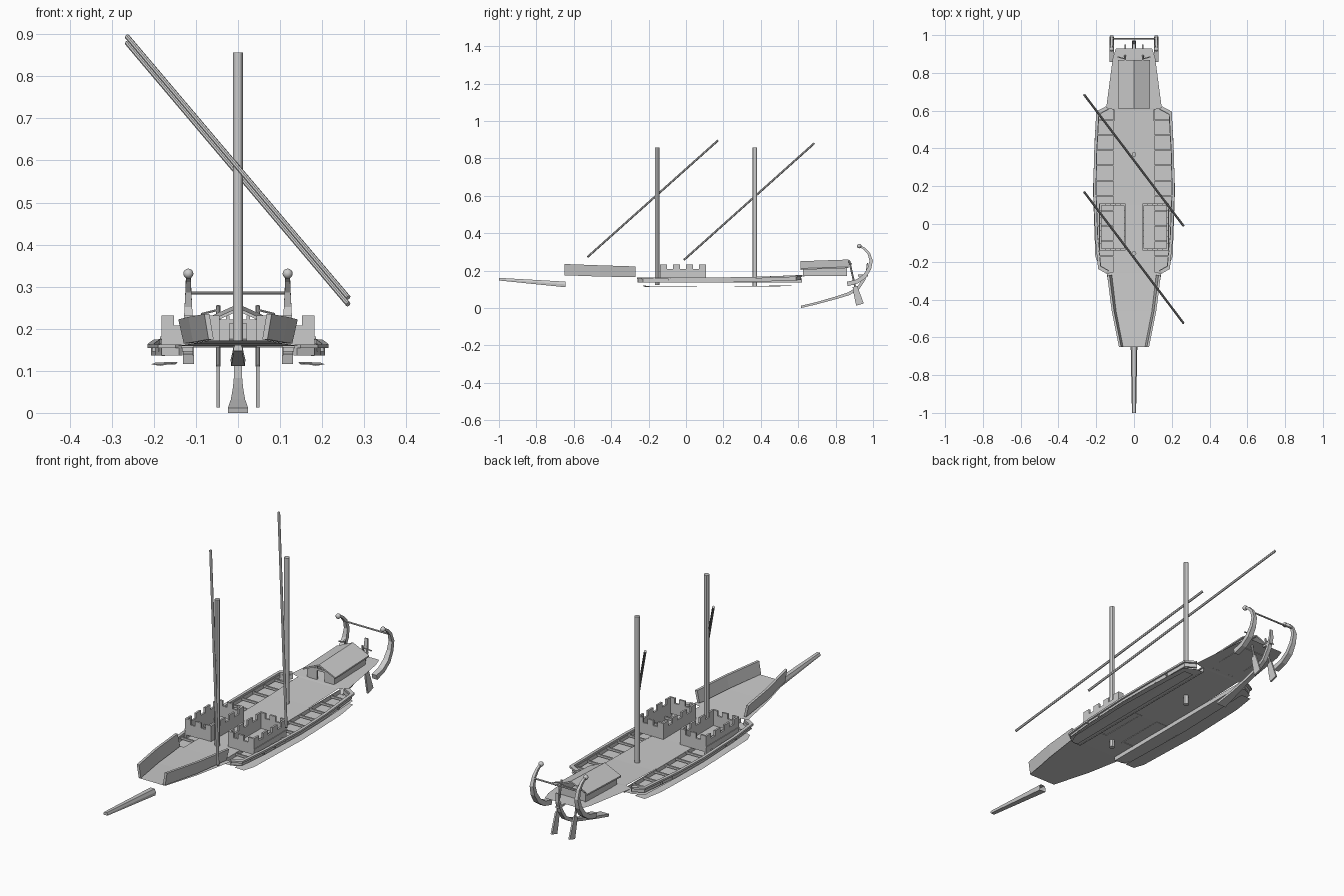
import bpy, bmesh, math
from mathutils import Vector

if "Cube" in bpy.data.objects:
    bpy.data.objects.remove(bpy.data.objects["Cube"])


def mesh_obj(name, verts, faces):
    me = bpy.data.meshes.new(name)
    me.from_pydata([tuple(v) for v in verts], [], faces)
    bm = bmesh.new()
    bm.from_mesh(me)
    bmesh.ops.recalc_face_normals(bm, faces=bm.faces)
    bm.to_mesh(me)
    bm.free()
    ob = bpy.data.objects.new(name, me)
    bpy.context.collection.objects.link(ob)
    return ob


def mirror(ob):
    ob.modifiers.new("mirror", 'MIRROR').use_bisect_axis[0] = False
    return ob


def loft(name, rings, caps=True):
    n = len(rings[0])
    verts = [v for r in rings for v in r]
    faces = [(k*n + i, k*n + (i+1) % n, (k+1)*n + (i+1) % n, (k+1)*n + i)
             for k in range(len(rings)-1) for i in range(n)]
    if caps:
        faces += [tuple(range(n)), tuple(range((len(rings)-1)*n, len(rings)*n))]
    return mesh_obj(name, verts, faces)


def boxes(name, items):
    # each item is (x0, x1, y0, y1, z0, z1)
    verts, faces = [], []
    for x0, x1, y0, y1, z0, z1 in items:
        b = len(verts)
        verts += [(x, y, z) for z in (z0, z1) for x, y in ((x0, y0), (x1, y0), (x1, y1), (x0, y1))]
        faces += [tuple(b+i for i in f) for f in
                  ((0, 1, 2, 3), (4, 5, 6, 7), (0, 1, 5, 4), (1, 2, 6, 5), (2, 3, 7, 6), (3, 0, 4, 7))]
    return mesh_obj(name, verts, faces)


def rod(name, a, b, r, n=10):
    a, b = Vector(a), Vector(b)
    q = (b-a).to_track_quat('Z', 'Y')
    circ = [q @ Vector((r*math.cos(2*math.pi*i/n), r*math.sin(2*math.pi*i/n), 0)) for i in range(n)]
    ob = loft(name, [[p + c for c in circ] for p in (a, b)])
    bpy.context.view_layer.objects.active = ob
    ob.select_set(True)
    bpy.ops.object.shade_smooth_by_angle()
    ob.select_set(False)
    return ob


def ribbon(name, x, path):
    # rectangular bar along (y, z, half width, half thickness)
    rings = []
    for i, (y, z, w, t) in enumerate(path):
        p, q = path[max(i-1, 0)], path[min(i+1, len(path)-1)]
        d = Vector((q[0]-p[0], q[1]-p[1])).normalized()
        ny, nz = -d.y*t, d.x*t
        rings.append([(x-w, y-ny, z-nz), (x+w, y-ny, z-nz), (x+w, y+ny, z+nz), (x-w, y+ny, z+nz)])
    return loft(name, rings)


# deck with gentle sheer
stations = [(-.65, .07, .172), (-.46, .113, .164), (-.26, .145, .159), (-.255, .107, .159), (.1, .107, .156),
            (.4, .107, .160), (.605, .107, .167), (.615, .147, .168), (.88, .112, .176), (.93, .095, .177)]
mesh_obj("deck", [(s*x, y, z) for y, x, z in stations for s in (-1, 1)],
         [(2*i, 2*i+1, 2*i+3, 2*i+2) for i in range(len(stations)-1)])

# bow bulwarks
mirror(loft("bow_bulwark", [
    [(.058, -.65, .175), (.070, -.65, .175), (.080, -.65, .235), (.068, -.65, .235)],
    [(.095, -.46, .168), (.107, -.46, .168), (.118, -.46, .228), (.106, -.46, .228)],
    [(.117, -.27, .165), (.129, -.27, .165), (.142, -.27, .222), (.130, -.27, .222)]]))

# ram: open-backed tapering beam
ram = loft("ram", [[(-w, y, b), (w, y, b), (w*1.1, y, (b+t)/2), (w*.7, y, t), (-w*.7, y, t), (-w*1.1, y, (b+t)/2)]
                   for y, w, b, t in ((-1, .010, .147, .161), (-.645, .016, .111, .141))], caps=False)
mesh_obj("ram_tip", [v.co.copy() for v in ram.data.vertices[:6]], [tuple(range(6))])

# outriggers: rail, well floor, lower plate and benches
outline = [(.107, -.262), (.148, -.262), (.190, -.238), (.205, -.08), (.215, .17), (.212, .36),
           (.200, .595), (.150, .622), (.107, .622)]


def rail_z(y):
    return .160 + .012*max(0, (y-.1)/.5)**2


def rail(name, inset, width, z0, z1):
    rings = []
    for x, y in outline[1:-1]:
        c = Vector((.107, .18))
        d = Vector((x, y)) - c
        k = 1 if abs(d.y) < .4 else 0
        i, o = inset + width, inset
        yy = math.copysign(1, d.y)*(1-k)
        h = rail_z(y) - .16
        rings.append([(x-o, y-yy*o, z0+h), (x-i, y-yy*i, z0+h), (x-i, y-yy*i, z1+h), (x-o, y-yy*o, z1+h)])
    return mirror(loft(name, rings))


rail("outrigger_rail", 0, .014, .154, .163)
rail("outrigger_beam", .008, .008, .136, .154)
mirror(mesh_obj("well_floor", [(x-.004 if x > .11 else x, y*.985, .139) for x, y in outline], [tuple(range(9))]))
mirror(mesh_obj("lower_plate", [(.143, -.23, .119), (.185, -.22, .112), (.205, -.17, .115), (.217, .18, .115),
                                (.207, .48, .115), (.195, .59, .120), (.143, .59, .121), (.150, .18, .115)],
                [(0, 1, 2, 7), (2, 3, 7), (3, 4, 7), (4, 5, 6, 7)]))
mirror(boxes("rowing_benches", [(.105, .204 if -.1 < y < .5 else .190, y-.004, y+.004, .146, .156)
                                for y in [-.17 + .08*i for i in range(10)]]))
mirror(boxes("well_side", [(.104, .108, -.26, .62, .137, .157)]))

# crenellated fighting towers
x0, x1, y0, y1, t = .044, .182, -.14, .108, .009
items = [(x0, x0+t, y0, y1, .155, .208), (x1-t, x1, y0, y1, .135, .208),
         (x0, x1, y0, y0+t, .155, .208), (x0, x1, y1-t, y1, .155, .208)]
for i in range(4):
    a = y0 + i*(y1-y0-.038)/3
    items += [(x0, x0+t, a, a+.038, .208, .232), (x1-t, x1, a, a+.038, .208, .232)]
for i in range(3):
    a = x0 + i*(x1-x0-.03)/2
    items += [(a, a+.03, y0, y0+t, .208, .232), (a, a+.03, y1-t, y1, .208, .232)]
items.append((x0, x1+.003, y0-.003, y1+.003, .172, .178))
items[-1:] = [(x1, x1+.003, y0, y1, .176, .182)]
mirror(boxes("tower", items))

# masts and slanted yards
for name, y, zb in (("fore", -.155, .122), ("main", .368, .115)):
    rod(name + "_mast", (0, y, zb), (0, y, .857), .012, 12)
rod("fore_yard", (.262, -.525, .274), (-.264, .17, .895), .006, 8)
rod("main_yard", (.262, -.01, .258), (-.264, .685, .880), .006, 8)

# stern cabin: side walls, front posts, back wall and pitched roof
mirror(boxes("cabin_wall", [(.066, .072, .625, .86, .170, .217)]))
mirror(boxes("cabin_front", [(.020, .028, .625, .633, .168, .232), (.028, .068, .625, .630, .168, .215)]))
boxes("cabin_back", [(-.07, .07, .850, .856, .172, .220)])
boxes("cabin_lintel", [(-.06, .06, .625, .632, .212, .222)])
loft("cabin_roof", [[(-.086, y, z), (0, y, z+.038), (.086, y, z), (.086, y, z+.007), (0, y, z+.046), (-.086, y, z+.007)]
                    for y, z in ((.612, .204), (.868, .213))])

# keel tail sweeping up to the sternpost
ribbon("stern_keel", 0, [(.615, .006, .024, .006), (.70, .026, .017, .006), (.80, .054, .012, .007), (.87, .076, .010, .008),
                         (.92, .106, .010, .008), (.95, .15, .010, .008), (.968, .20, .009, .006), (.970, .24, .008, .003)])

# curled stern ornaments with balls and a cross bar
for s in (-1, 1):
    x = s*.118
    ribbon("stern_curl", x, [(.862, .128, .013, .012), (.915, .142, .013, .011), (.955, .170, .013, .011),
                             (.980, .210, .011, .010), (.990, .252, .009, .009), (.978, .290, .007, .007),
                             (.955, .316, .006, .006), (.930, .330, .005, .005)])
    bpy.ops.mesh.primitive_uv_sphere_add(segments=12, ring_count=8, radius=.012, location=(x, .926, .331))
    ball = bpy.context.object
    ball.name = "curl_ball"
    bpy.ops.object.shade_smooth_by_angle()
    ball.select_set(False)
    # steering oars: blade, shaft and tiller
    x = s*.047
    ribbon("rudder_blade", x, [(.930, .018, .004, .021), (.918, .06, .004, .018), (.903, .115, .004, .013)])
    rod("rudder_shaft", (x, .905, .11), (x, .872, .255), .005, 8)
    rod("tiller", (x, .874, .245), (s*.087, .885, .235), .003, 6)
rod("stern_crossbar", (-.122, .981, .285), (.122, .981, .285), .004, 8)
for x in (0,):
    boxes("stern_post_bracket", [(x-.008, x+.008, .92, .972, .168, .178)])
